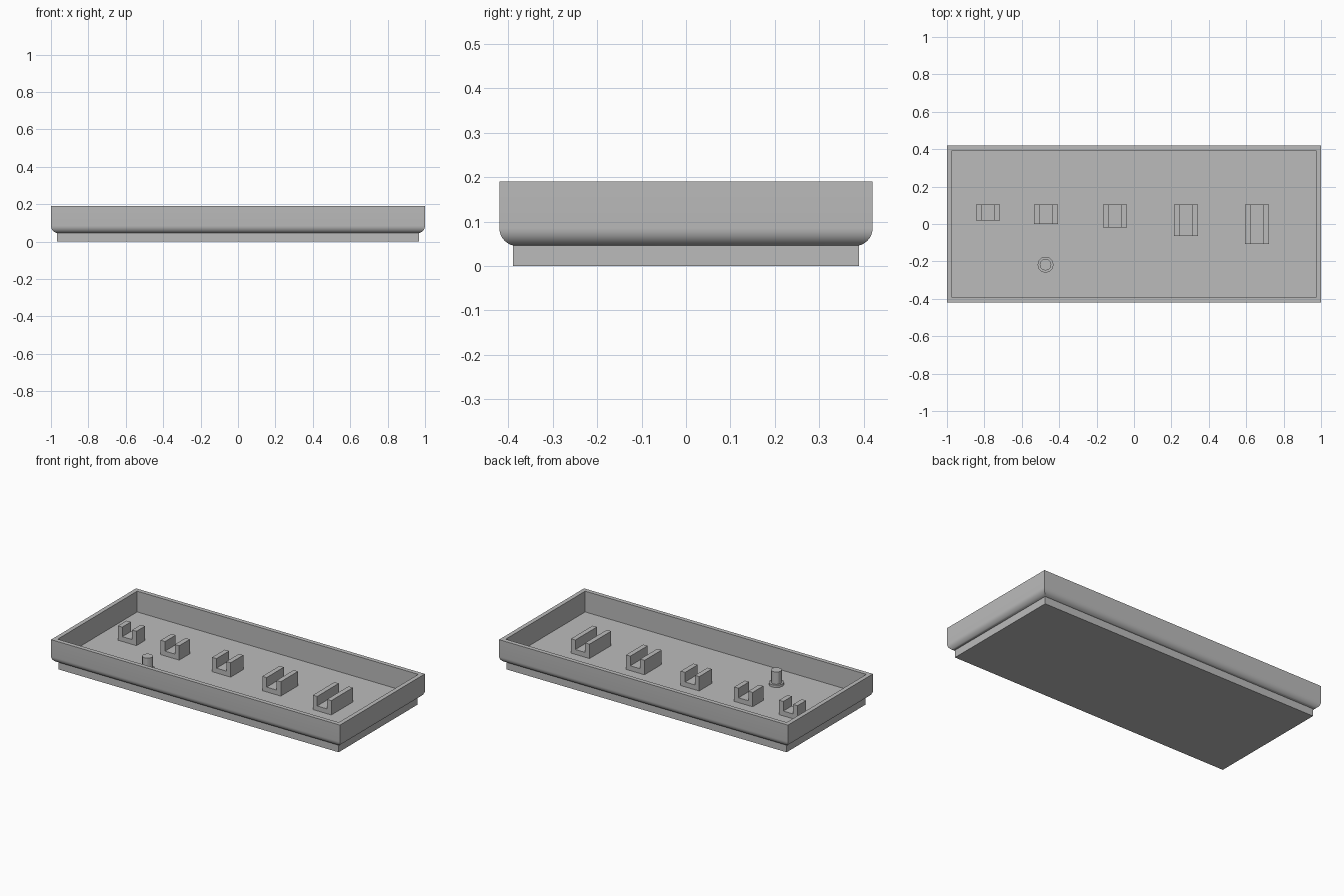
import bpy, bmesh, math

if "Cube" in bpy.data.objects:
    bpy.data.objects.remove(bpy.data.objects["Cube"])

grey = bpy.data.materials.new("grey plastic")
grey.diffuse_color = (0.5, 0.5, 0.5, 1)
grey.use_nodes = True
grey.node_tree.nodes["Principled BSDF"].inputs["Base Color"].default_value = grey.diffuse_color

FLOOR = 0.06   # height of the tray floor


def finish(name, bm, smooth=False):
    bmesh.ops.recalc_face_normals(bm, faces=bm.faces)
    mesh = bpy.data.meshes.new(name)
    bm.to_mesh(mesh)
    bm.free()
    obj = bpy.data.objects.new(name, mesh)
    mesh.materials.append(grey)
    bpy.context.collection.objects.link(obj)
    if smooth:
        bpy.ops.object.select_all(action='DESELECT')
        obj.select_set(True)
        bpy.context.view_layer.objects.active = obj
        bpy.ops.object.shade_smooth_by_angle(angle=math.radians(30))
    return obj


def stack(name, rings, smooth=False):
    """Skin a list of equal-length point rings and cap both ends."""
    bm = bmesh.new()
    loops = [[bm.verts.new(p) for p in ring] for ring in rings]
    n = len(loops[0])
    for a, b in zip(loops, loops[1:]):
        for i in range(n):
            j = (i + 1) % n
            bm.faces.new((a[i], a[j], b[j], b[i]))
    bm.faces.new(loops[0])
    bm.faces.new(loops[-1])
    return finish(name, bm, smooth)


def rect(inset, z):
    x, y = 1 - inset, 0.42 - inset
    return [(-x, -y, z), (x, -y, z), (x, y, z), (-x, y, z)]


def circle(r, z, cx, cy, n=12):
    return [(cx + r * math.cos(math.tau * i / n),
             cy + r * math.sin(math.tau * i / n), z) for i in range(n)]


# Base plinth, slightly inset under the tray
stack("base", [rect(0.031, 0), rect(0.031, 0.05)])

# Open tray with a rounded lower edge
R, STEPS = 0.04, 8
rings = []
for k in range(STEPS + 1):
    a = math.pi / 2 * k / STEPS
    rings.append(rect(R * (1 - math.sin(a)), 0.045 + R * (1 - math.cos(a))))
rings += [rect(0, 0.19), rect(0.027, 0.19), rect(0.027, FLOOR)]
stack("tray", rings, smooth=True)

# U-shaped holders: centre x and front y; all share the same back line
W, WALL, TOP, BACK = 0.064, 0.03, 0.15, 0.105
for i, (cx, front) in enumerate([(-0.781, 0.02), (-0.471, 0.0), (-0.101, -0.02),
                                 (0.278, -0.065), (0.658, -0.108)]):
    s = W - WALL
    profile = [(-W, FLOOR - 0.005), (W, FLOOR - 0.005), (W, TOP), (s, TOP),
               (s, FLOOR + 0.03), (-s, FLOOR + 0.03), (-s, TOP), (-W, TOP)]
    stack(f"holder_{i + 1}", [[(cx + x, y, z) for x, z in profile]
                              for y in (front, BACK)])

# Round peg with a wider foot
PX, PY = -0.473, -0.218
stack("peg", [circle(r, z, PX, PY) for r, z in
              [(0.043, FLOOR - 0.005), (0.043, 0.075), (0.031, 0.075), (0.031, 0.152)]],
      smooth=True)
